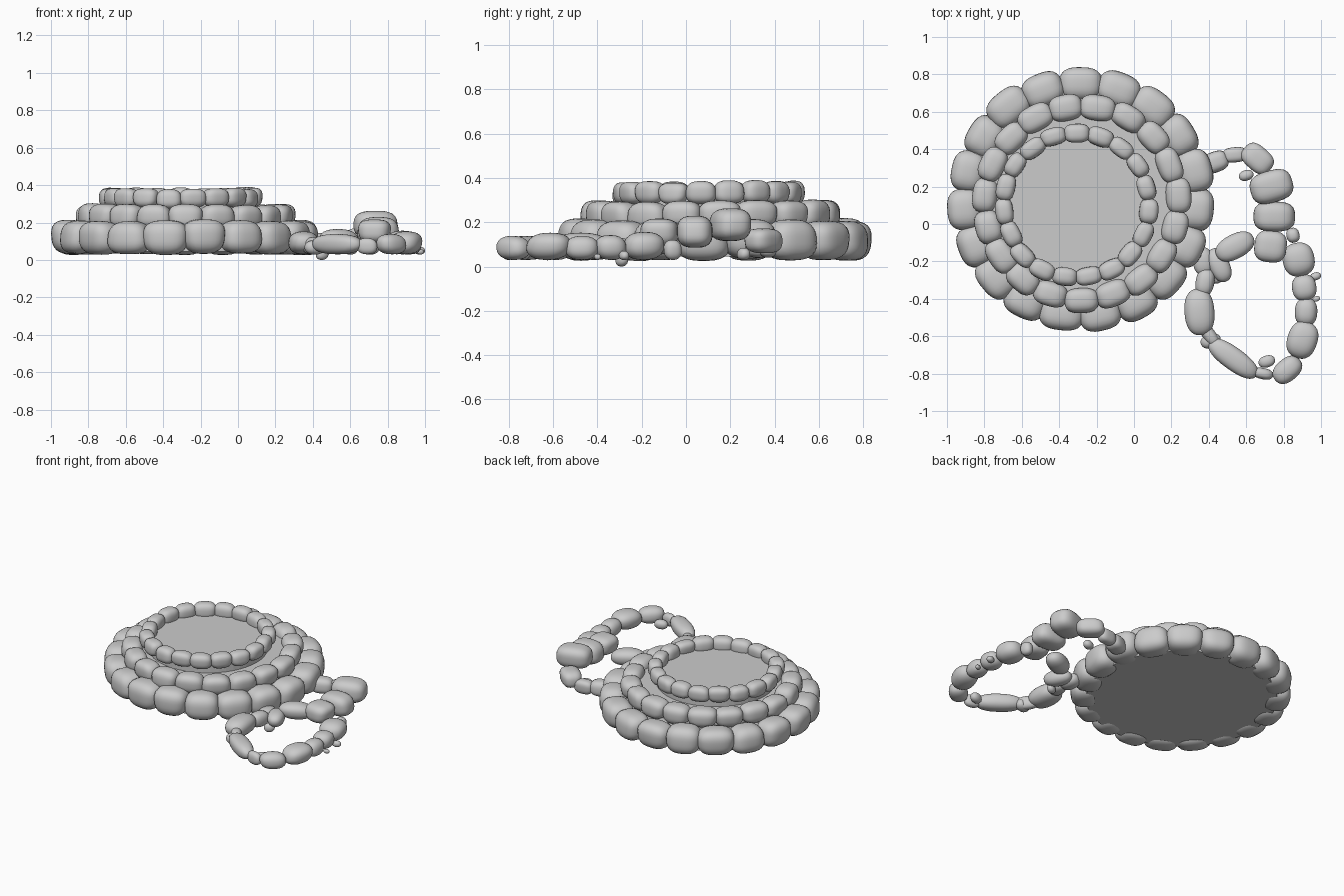
import bpy, bmesh, math, random
from mathutils import Matrix, Vector

if "Cube" in bpy.data.objects:
    bpy.data.objects.remove(bpy.data.objects["Cube"])

random.seed(4)


def add_stone(bm, loc, size, turn, power=2.8):
    """Rounded pebble: a gridded cube pushed out to a superellipsoid."""
    part = bmesh.new()
    bmesh.ops.create_cube(part, size=2)
    bmesh.ops.subdivide_edges(part, edges=part.edges[:], cuts=7, use_grid_fill=True)
    m = (Matrix.Translation(loc) @ Matrix.Rotation(turn, 4, 'Z')
         @ Matrix.Diagonal((size[0] / 2, size[1] / 2, size[2] / 2, 1)))
    lean = random.uniform(-0.08, 0.08)
    taper = random.uniform(-0.08, 0.08)
    for v in part.verts:
        c = Vector([math.tan(a * math.pi / 4) for a in v.co])
        c /= sum(abs(a) ** power for a in c) ** (1 / power)
        c.y *= 1 + taper * c.z
        c.x += lean * c.z
        v.co = m @ c
    tmp = bpy.data.meshes.new("tmp")
    part.to_mesh(tmp)
    part.free()
    bm.from_mesh(tmp)
    bpy.data.meshes.remove(tmp)


def finish(bm, name, smooth=True):
    me = bpy.data.meshes.new(name)
    bm.to_mesh(me)
    bm.free()
    for p in me.polygons:
        p.use_smooth = smooth
    ob = bpy.data.objects.new(name, me)
    bpy.context.collection.objects.link(ob)
    return ob


def stone_ring(name, centre, radius, z, size, count, start):
    bm = bmesh.new()
    for i in range(count):
        a = math.radians(start) - i * math.tau / count
        r = radius + random.uniform(-0.006, 0.006)
        s = [d * random.uniform(0.97, 1.05) for d in size]
        loc = (centre[0] + r * math.cos(a), centre[1] + r * math.sin(a),
               z + random.uniform(-0.006, 0.006))
        add_stone(bm, loc, s, a + random.uniform(-0.06, 0.06))
    return finish(bm, name)


def tier(name, centre, radius, z0, z1):
    bm = bmesh.new()
    bmesh.ops.create_cone(bm, cap_ends=True, segments=48, radius1=radius,
                          radius2=radius, depth=z1 - z0,
                          matrix=Matrix.Translation((*centre, (z0 + z1) / 2)))
    return finish(bm, name, False)


def pebble_chain(name, path, lifts=None, power=2.4):
    """Pebbles strung along a path (x, y, length, width), each turned to follow it."""
    bm = bmesh.new()
    for i, (x, y, length, width) in enumerate(path):
        a, b = path[max(i - 1, 0)], path[min(i + 1, len(path) - 1)]
        turn = math.atan2(b[1] - a[1], b[0] - a[0])
        height = 0.065 + 0.36 * width
        z = 0.03 + height / 2 + (lifts[i] if lifts else 0)
        add_stone(bm, (x, y, z), (length, width, height), turn, power)
    return finish(bm, name)


# Stepped core
tier("lower_tier", (-0.29, 0.13), 0.615, 0.045, 0.17)
tier("middle_tier", (-0.28, 0.11), 0.51, 0.15, 0.245)
tier("upper_tier", (-0.305, 0.10), 0.385, 0.22, 0.31)

# Three rings of rounded stones
stone_ring("lower_stones", (-0.285, 0.13), 0.62, 0.12, (0.185, 0.228, 0.18), 19, 90)
stone_ring("middle_stones", (-0.28, 0.11), 0.515, 0.232, (0.135, 0.182, 0.13), 19, 80.5)
stone_ring("upper_stones", (-0.305, 0.10), 0.388, 0.332, (0.097, 0.138, 0.10), 19, 90)

# Back of the pebble loop, with the large raised stones
pebble_chain("back_pebbles", [
    (0.43, 0.33, 0.15, 0.11), (0.54, 0.37, 0.13, 0.08), (0.66, 0.35, 0.18, 0.13),
    (0.735, 0.20, 0.17, 0.23), (0.75, 0.04, 0.16, 0.22), (0.73, -0.12, 0.17, 0.17)],
    (0.01, 0.01, 0.03, 0.085, 0.055, 0.06), 2.9)

# Front of the loop
pebble_chain("front_pebbles", [
    (0.85, -0.06, 0.08, 0.07), (0.88, -0.19, 0.18, 0.17), (0.91, -0.34, 0.14, 0.13),
    (0.92, -0.47, 0.15, 0.12), (0.90, -0.62, 0.20, 0.16), (0.82, -0.78, 0.17, 0.12),
    (0.69, -0.80, 0.11, 0.06), (0.53, -0.72, 0.31, 0.12), (0.40, -0.59, 0.16, 0.07),
    (0.35, -0.47, 0.25, 0.16), (0.38, -0.31, 0.15, 0.10)])

# Inner end, zigzagging back into the loop
end = bmesh.new()
add_stone(end, (0.37, -0.20, 0.07), (0.11, 0.15, 0.09), 0.1, 2.3)
add_stone(end, (0.455, -0.22, 0.075), (0.19, 0.11, 0.10), math.radians(115), 2.3)
add_stone(end, (0.54, -0.12, 0.11), (0.22, 0.13, 0.11), math.radians(28), 2.3)
finish(end, "inner_end_pebbles")

# Small chips lying beside the loop
chips = bmesh.new()
for x, y, s in [(0.97, -0.28, 0.06), (0.975, -0.40, 0.04), (0.71, -0.735, 0.09),
                (0.60, 0.26, 0.08), (0.41, -0.625, 0.11)]:
    add_stone(chips, (x, y, s / 3 + 0.03), (s, s * 0.7, s * 0.7), 0.3, 2.2)
finish(chips, "stone_chips")

# Stand the whole model on the ground
bpy.context.view_layer.update()
low = min(v.co.z for o in bpy.data.objects for v in o.data.vertices)
chip = bmesh.new()
add_stone(chip, (0.45, -0.29, 0.03), (0.07, 0.05, 0.06), 0.5, 2.2)
if low > 0.01:
    finish(chip, "ground_chip")
else:
    chip.free()
